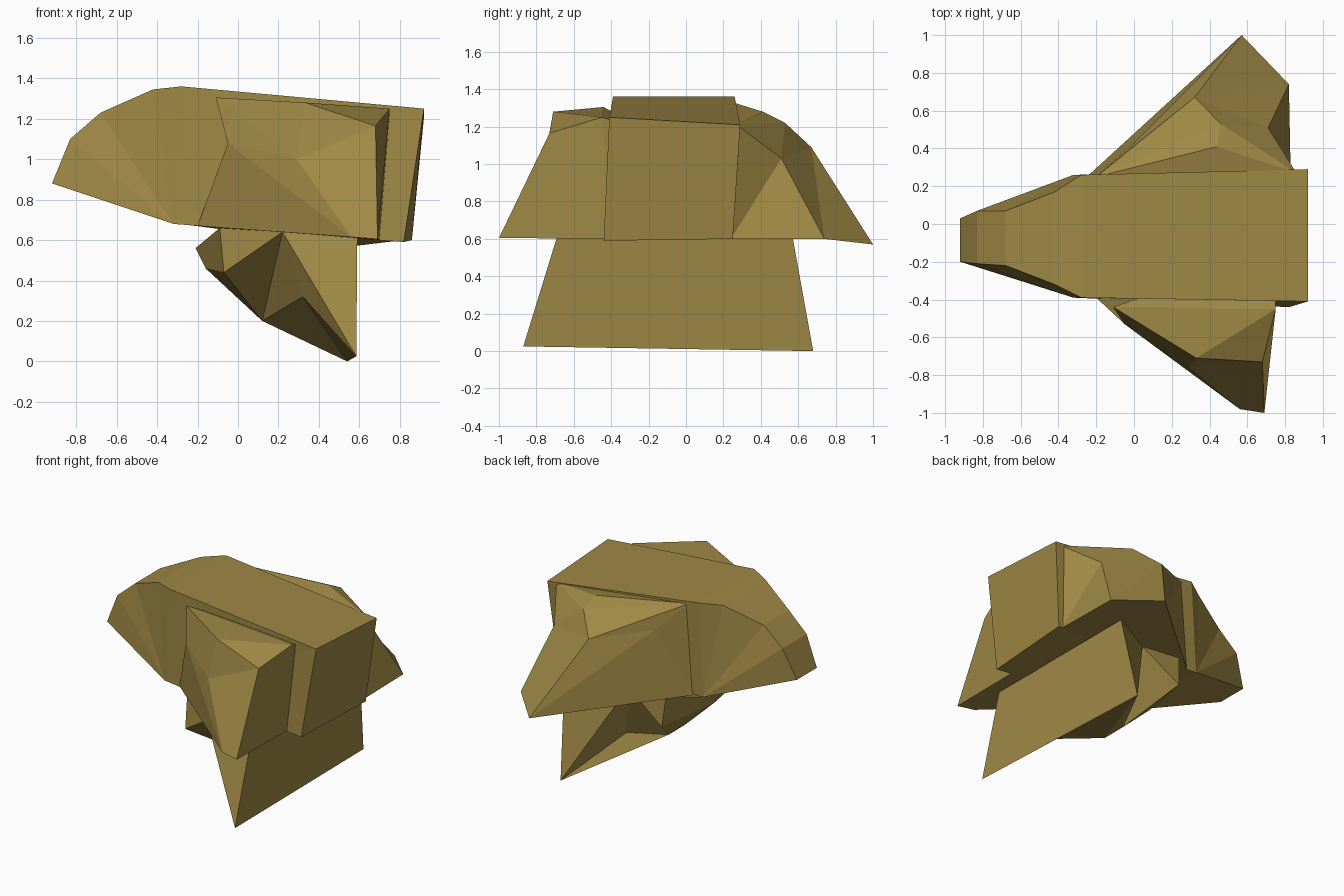
import bpy
import bmesh

default_cube = bpy.data.objects.get("Cube")
if default_cube:
    bpy.data.objects.remove(default_cube, do_unlink=True)

# Single flat colour
olive = bpy.data.materials.new("olive_gold")
olive.use_nodes = True
colour = (0.35, 0.25, 0.06, 1.0)
olive.diffuse_color = colour
olive.node_tree.nodes["Principled BSDF"].inputs["Base Color"].default_value = colour


def finish(bm, name):
    """Turn a bmesh into a named, flat-shaded object."""
    bmesh.ops.recalc_face_normals(bm, faces=bm.faces[:])
    mesh = bpy.data.meshes.new(name)
    bm.to_mesh(mesh)
    bm.free()
    mesh.materials.append(olive)
    obj = bpy.data.objects.new(name, mesh)
    bpy.context.collection.objects.link(obj)
    return obj


def faceted_part(name, corners, faces):
    """Faceted block whose faces are spelled with corner letters."""
    bm = bmesh.new()
    verts = {key: bm.verts.new(point) for key, point in corners.items()}
    for face in faces.split():
        bm.faces.new([verts[key] for key in face])
    return finish(bm, name)


def lofted_part(name, near_side, far_side):
    """Block spanning two matching side outlines, fanned from the last point."""
    bm = bmesh.new()
    sides = [[bm.verts.new(p) for p in outline] for outline in (near_side, far_side)]
    near, far = sides
    count = len(near)
    for i in range(count):
        j = (i + 1) % count
        bm.faces.new((near[i], near[j], far[j], far[i]))
    for side in sides:
        for i in range(count - 2):
            bm.faces.new((side[-1], side[i], side[i + 1]))
    return finish(bm, name)


# Central body: nose, crown, flat rear, underside
lofted_part(
    "central_body",
    [(-.92, -.2, .88), (-.83, -.21, 1.1), (-.68, -.22, 1.23), (-.42, -.32, 1.345),
     (-.28, -.39, 1.36), (.92, -.41, 1.25), (.82, -.44, .59), (-.32, -.39, .68)],
    [(-.92, .03, .88), (-.83, .07, 1.1), (-.68, .07, 1.23), (-.42, .17, 1.345),
     (-.28, .26, 1.36), (.92, .29, 1.21), (.86, .25, .6), (-.32, .26, .68)],
)

# Front side block, flaring outward toward its base, pinched at the leading edge
faceted_part(
    "front_side_block",
    {"A": (-.11, -.44, 1.305), "G": (.75, -.45, 1.25), "F": (.33, -.71, 1.28),
     "E": (.68, -.73, 1.165), "B": (.29, -.76, 1), "C": (-.05, -.53, 1.08),
     "p": (.56, -.98, .615), "s": (.69, -1, .605), "D": (-.2, -.39, .67),
     "H": (.7, -.39, .6), "a": (.06, -.38, 1.27), "g": (.75, -.38, 1.23)},
    "AFB ABC CBp CpD FEB Esp EpB AGF FGE GHsE DpsH AGga aAC aCD GgH aDHg",
)

# Rear side block, with a raised ridge and a sharp outer tip
faceted_part(
    "rear_side_block",
    {"t": (-.2, .25, 1.33), "d": (-.25, .25, .675), "p": (.57, 1, .57),
     "q": (.82, .74, .6), "r": (.71, .51, 1.03), "s": (.86, .27, 1.21),
     "g": (.44, .41, 1.28), "h": (.46, .53, 1.22), "f": (.32, .67, 1.09),
     "e": (-.03, .4, 1.15), "b": (.83, .24, .6)},
    "tde edp epf tef tfh thg tgs ghs hrs fpq fqr frh srb rqb dbqp sbdt",
)

# Lower keel: broad flat rear fin, narrowing to a short ridge under the body
faceted_part(
    "lower_keel",
    {"A": (.585, -.87, .025), "B": (.54, .68, 0), "C": (.59, -.69, .61),
     "D": (.59, .57, .61), "r": (.22, -.67, .64), "R": (.22, .35, .64),
     "q": (.32, -.62, .32), "Q": (.32, .23, .24),
     "m": (-.07, -.51, .44), "M": (-.07, .38, .44),
     "n": (-.09, -.46, .66), "N": (-.09, .36, .66),
     "v": (-.16, -.1, .46), "V": (-.16, -.035, .46),
     "w": (-.21, -.15, .56), "W": (-.21, .02, .56),
     "k": (.12, -.16, .2), "K": (.12, .03, .2)},
    "ABDC ACr Arq AqB qkB kKB KQB BQR BRD rmk rkq RMK RKQ rnm RNM "
    "mvk vVKk VMK nwvm wWVv WNMV CDRr RNnr NWwn",
)
